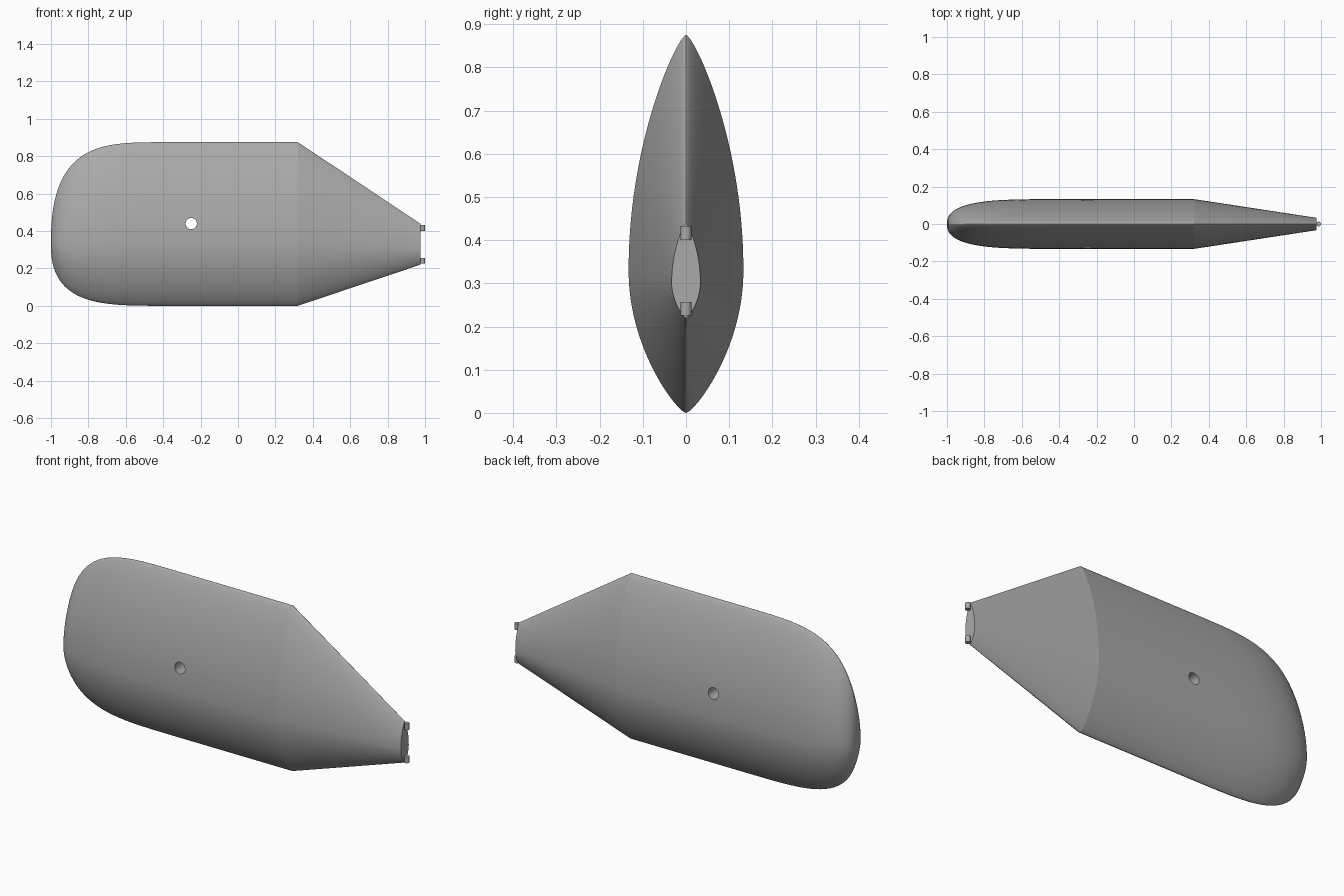
import bpy, bmesh, math

cube = bpy.data.objects.get("Cube")
if cube:
    bpy.data.objects.remove(cube, do_unlink=True)

WAIST, HEIGHT = 0.33, 0.875      # widest level and full height of the section
SHOULDER, TAIL = 0.32, 0.975     # taper start and end along x
NOSE_LENGTH = 0.7

grey = bpy.data.materials.new("Plain grey")
grey.use_nodes = True
colour = (0.4, 0.4, 0.4, 1)
grey.diffuse_color = colour
grey.node_tree.nodes["Principled BSDF"].inputs["Base Color"].default_value = colour


def make_object(name, bm):
    bmesh.ops.recalc_face_normals(bm, faces=bm.faces)
    mesh = bpy.data.meshes.new(name)
    bm.to_mesh(mesh)
    bm.free()
    mesh.materials.append(grey)
    obj = bpy.data.objects.new(name, mesh)
    bpy.context.collection.objects.link(obj)
    return obj


def smooth(obj, degrees=30):
    bpy.ops.object.select_all(action='DESELECT')
    obj.select_set(True)
    bpy.context.view_layer.objects.active = obj
    bpy.ops.object.shade_smooth_by_angle(angle=math.radians(degrees))


def cylinder(name, radius, depth, location, rotation=(0, 0, 0), sides=32):
    bm = bmesh.new()
    bmesh.ops.create_cone(bm, cap_ends=True, segments=sides, radius1=radius,
                          radius2=radius, depth=depth)
    obj = make_object(name, bm)
    obj.location = location
    obj.rotation_euler = rotation
    return obj


def section(steps=96):
    """Leaf-shaped outline as (y, height above the waist)."""
    points = []
    for i in range(steps):
        a = math.tau * i / steps
        v = math.sin(a)
        half = 0.117 * (1 - v * v) + 0.016 * math.sqrt(max(0, 1 - v ** 8))
        reach = HEIGHT - WAIST if v > 0 else WAIST
        points.append((math.copysign(half, math.cos(a)), v * reach))
    return points


# Body: rounded nose, straight middle, tapered tail
stations = []                    # x, scale, waist level
nose_rings = 28
for i in range(nose_rings + 1):
    t = max(i / nose_rings, 0.008) ** 2.4
    stations.append((-1 + NOSE_LENGTH * t, (1 - (1 - t) ** 4.4) ** 0.4, WAIST))
stations.append((SHOULDER, 1, WAIST))
stations.append((TAIL, 0.25, 0.22 + 0.25 * WAIST))

bm = bmesh.new()
rings = [[bm.verts.new((x, y * s, level + z * s)) for y, z in section()]
         for x, s, level in stations]
for a, b in zip(rings, rings[1:]):
    for i in range(len(a)):
        j = (i + 1) % len(a)
        bm.faces.new((a[i], a[j], b[j], b[i]))
bm.faces.new(rings[0])
bm.faces.new(rings[-1])
body = make_object("body", bm)

# Round hole through the sides
cutter = cylinder("hole_cutter", 0.03, 1, (-0.25, 0, 0.44), (math.pi / 2, 0, 0))
cut = body.modifiers.new("Hole", 'BOOLEAN')
cut.operation = 'DIFFERENCE'
cut.object = cutter
cut.solver = 'EXACT'
bpy.context.view_layer.objects.active = body
bpy.ops.object.modifier_apply(modifier=cut.name)
bpy.data.objects.remove(cutter, do_unlink=True)

# Smooth skin with a crisp crease at the shoulder
smooth(body)
bm = bmesh.new()
bm.from_mesh(body.data)
for edge in bm.edges:
    if all(abs(v.co.x - SHOULDER) < 0.001 for v in edge.verts):
        edge.smooth = False
bm.to_mesh(body.data)
bm.free()

# Hinge pin stubs at the tail
for name, low, high in (("lower_pin", 0.225, 0.257), ("upper_pin", 0.4, 0.433)):
    pin = cylinder(name, 0.0125, high - low, (0.9875, 0, (low + high) / 2))
    smooth(pin)
